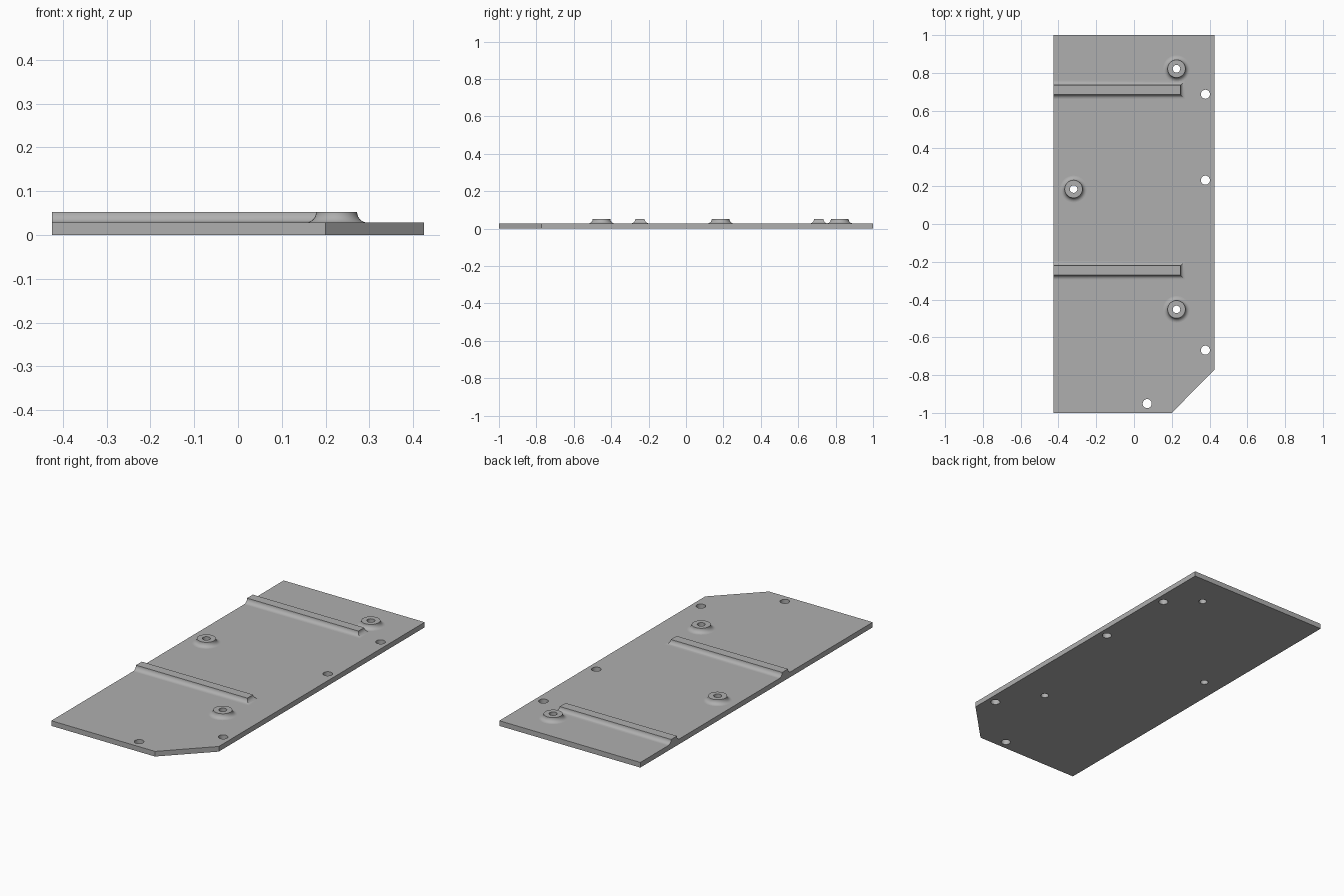
import bpy, bmesh
from math import cos, sin, pi, radians
from mathutils import Matrix, Vector

if "Cube" in bpy.data.objects:
    bpy.data.objects.remove(bpy.data.objects["Cube"])

HALF_X, TOP, RAISED = 0.425, 0.028, 0.052
FILLET = RAISED - TOP
STEPS = 8
BOSS_R, BORE_R, SCREW_R = 0.047, 0.02, 0.024

grey = bpy.data.materials.new("plain grey")
grey.use_nodes = True
colour = (0.43, 0.43, 0.43, 1)
grey.diffuse_color = colour
grey.node_tree.nodes["Principled BSDF"].inputs["Base Color"].default_value = colour


def make(name, bm):
    bmesh.ops.recalc_face_normals(bm, faces=bm.faces)
    mesh = bpy.data.meshes.new(name)
    bm.to_mesh(mesh)
    bm.free()
    mesh.materials.append(grey)
    obj = bpy.data.objects.new(name, mesh)
    bpy.context.collection.objects.link(obj)
    return obj


def smooth(obj):
    bpy.ops.object.select_all(action="DESELECT")
    obj.select_set(True)
    bpy.context.view_layer.objects.active = obj
    bpy.ops.object.shade_smooth_by_angle(angle=radians(30))


# Concave fillet from the raised edge down to the plate: (outward offset, z)
fillet = []
for i in range(STEPS + 1):
    a = pi / 2 * i / STEPS
    fillet.append((FILLET * (1 - cos(a)), RAISED - FILLET * sin(a)))

bosses = [(0.225, 0.822), (-0.32, 0.185), (0.225, -0.452)]
screws = [(0.378, 0.687), (0.378, 0.232), (0.378, -0.668), (0.07, -0.951)]

# Base plate with one clipped corner
bm = bmesh.new()
outline = [(-HALF_X, -1), (0.2, -1), (HALF_X, -0.772), (HALF_X, 1), (-HALF_X, 1)]
face = bm.faces.new([bm.verts.new((x, y, 0)) for x, y in outline])
ext = bmesh.ops.extrude_face_region(bm, geom=[face])
bmesh.ops.translate(bm, vec=(0, 0, TOP),
                    verts=[g for g in ext["geom"] if isinstance(g, bmesh.types.BMVert)])
plate = make("base_plate", bm)

# Through holes
bm = bmesh.new()
for spots, r in ((bosses, BORE_R), (screws, SCREW_R)):
    for x, y in spots:
        bmesh.ops.create_cone(bm, cap_ends=True, segments=32, radius1=r, radius2=r,
                              depth=0.2, matrix=Matrix.Translation((x, y, 0)))
cutter = make("hole_cutter", bm)
cutter.hide_render = True
cut = plate.modifiers.new("holes", "BOOLEAN")
cut.operation, cut.solver, cut.object = "DIFFERENCE", "EXACT", cutter
bpy.context.view_layer.objects.active = plate
bpy.ops.object.modifier_apply(modifier=cut.name)
bpy.data.objects.remove(cutter)
smooth(plate)

# Round bosses: a spun profile with a bore and a flared foot
for n, (x, y) in enumerate(bosses, 1):
    bm = bmesh.new()
    profile = [(BORE_R, TOP), (BORE_R, RAISED)] + [(BOSS_R + d, z) for d, z in fillet]
    verts = [bm.verts.new((r, 0, z)) for r, z in profile]
    edges = [bm.edges.new(pair) for pair in zip(verts, verts[1:])]
    bmesh.ops.spin(bm, geom=verts + edges, cent=(0, 0, 0), axis=(0, 0, 1),
                   angle=2 * pi, steps=32, use_duplicate=False)
    bmesh.ops.remove_doubles(bm, verts=bm.verts, dist=1e-5)
    boss = make(f"boss_{n}", bm)
    boss.location = (x, y, 0)
    smooth(boss)

# Cross ribs: mitred fillet on three sides, cut flush at the right edge of the plate
for name, y in (("back_rib", 0.71), ("front_rib", -0.246)):
    bm = bmesh.new()
    half, end = 0.025, 0.246
    rows = []
    for d, z in fillet:
        w = half + d
        rows.append([bm.verts.new(p) for p in ((-HALF_X, -w, z), (end + d, -w, z),
                                               (end + d, w, z), (-HALF_X, w, z))])
    bm.faces.new(rows[0])
    for a, b in zip(rows, rows[1:]):
        for i in range(3):
            bm.faces.new((a[i], b[i], b[i + 1], a[i + 1]))
    bm.faces.new([r[0] for r in rows] + [r[3] for r in reversed(rows)])
    rib = make(name, bm)
    rib.location = (0, y, 0)
    smooth(rib)
